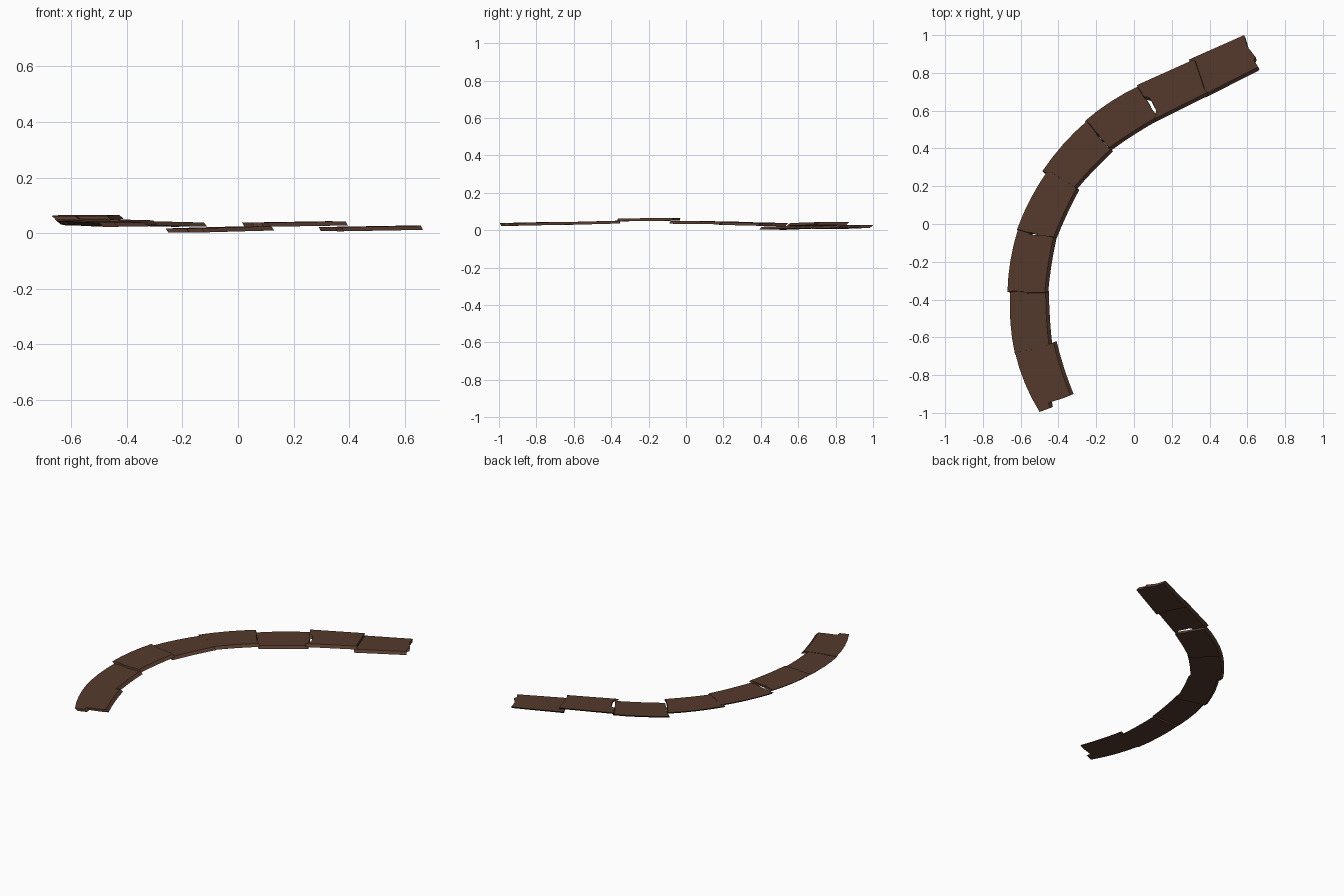
import bpy, bmesh, random
from mathutils import Vector

if "Cube" in bpy.data.objects:
    bpy.data.objects.remove(bpy.data.objects["Cube"], do_unlink=True)

random.seed(4)
THICK = 0.015      # plank thickness
LEAN = 0.018       # how far the underside slides towards the inside of the bend

wood = bpy.data.materials.new("dark brown wood")
wood.use_nodes = True
brown = (0.091, 0.042, 0.026, 1)
wood.diffuse_color = brown
wood.node_tree.nodes["Principled BSDF"].inputs["Base Color"].default_value = brown


def splintered(a, b, outward, notches):
    """Points of a broken end running from a to b, notched along the outward direction."""
    return [a] + [a.lerp(b, t) + outward * d for t, d in notches] + [b]


def random_notches():
    t = random.uniform(0.25, 0.6)
    return [(t, random.uniform(-0.006, 0.006)),
            (t + 0.04, random.uniform(-0.014, 0.0)),
            (0.85, random.uniform(-0.008, 0.004))]


def bowed(a, b, bulge, side, steps=4):
    """Inner points of a gently bowed long edge."""
    fractions = [i / steps for i in range(1, steps)]
    return [a.lerp(b, t) + side * bulge * 4 * t * (1 - t) for t in fractions]


def plank(name, outer, inner, z_ends, bulge, near=None, far=None):
    o0, o1, i0, i1 = (Vector(p) for p in (*outer, *inner))
    along = (o1 - o0 + i1 - i0).normalized()
    inward = (i0 - o0 + i1 - o1)
    inward = (inward - along * inward.dot(along)).normalized()
    # the top face stops short of the slanted inner side
    i0, i1 = i0 - inward * LEAN, i1 - inward * LEAN

    outline = splintered(o1, i1, along, far or random_notches())
    outline += bowed(i1, i0, bulge * 0.4, -inward)
    outline += splintered(i0, o0, -along, near or random_notches())
    outline += bowed(o0, o1, bulge, -inward)

    length = (o1 - o0).dot(along)
    bm = bmesh.new()
    top, bottom = [], []
    for p in outline:
        z = z_ends[0] + (z_ends[1] - z_ends[0]) * (p - o0).dot(along) / length
        q = p + inward * LEAN
        top.append(bm.verts.new((p.x, p.y, z)))
        bottom.append(bm.verts.new((q.x, q.y, z - THICK)))
    bm.faces.new(top)
    bm.faces.new(bottom[::-1])
    for k in range(len(top)):
        n = (k + 1) % len(top)
        bm.faces.new((top[k], bottom[k], bottom[n], top[n]))
    bmesh.ops.recalc_face_normals(bm, faces=bm.faces)
    mesh = bpy.data.meshes.new(name)
    bm.to_mesh(mesh)
    bm.free()
    mesh.materials.append(wood)
    bpy.context.collection.objects.link(bpy.data.objects.new(name, mesh))


# Planks from the front end round to the back: outer edge, inner edge, heights, bow
plank("front_end_plank", [(-.50, -.995), (-.63, -.68)], [(-.32, -.90), (-.41, -.62)],
      (.038, .045), .014, near=[(.25, -.005), (.66, -.02), (.69, .008)])
plank("second_plank", [(-.63, -.69), (-.655, -.355)], [(-.43, -.66), (-.45, -.355)],
      (.042, .051), .012)
plank("third_plank", [(-.67, -.36), (-.615, -.03)], [(-.455, -.365), (-.41, -.075)],
      (.062, .066), .012)
plank("fourth_plank", [(-.62, -.03), (-.455, .285)], [(-.415, -.09), (-.29, .18)],
      (.050, .046), .012)
plank("fifth_plank", [(-.485, .28), (-.25, .545)], [(-.31, .175), (-.11, .385)],
      (.044, .038), .012)
plank("sixth_plank", [(-.26, .545), (.025, .73)], [(-.12, .39), (.13, .55)],
      (.017, .025), .012)
plank("seventh_plank", [(.015, .735), (.32, .872)], [(.115, .54), (.395, .68)],
      (.038, .043), 0, near=[(.18, -.03), (.55, -.03), (.66, -.005)])
plank("back_end_plank", [(.29, .87), (.583, 1.0)], [(.38, .67), (.665, .815)],
      (.022, .027), 0, far=[(.35, -.008), (.7, .008), (.76, -.006)])
